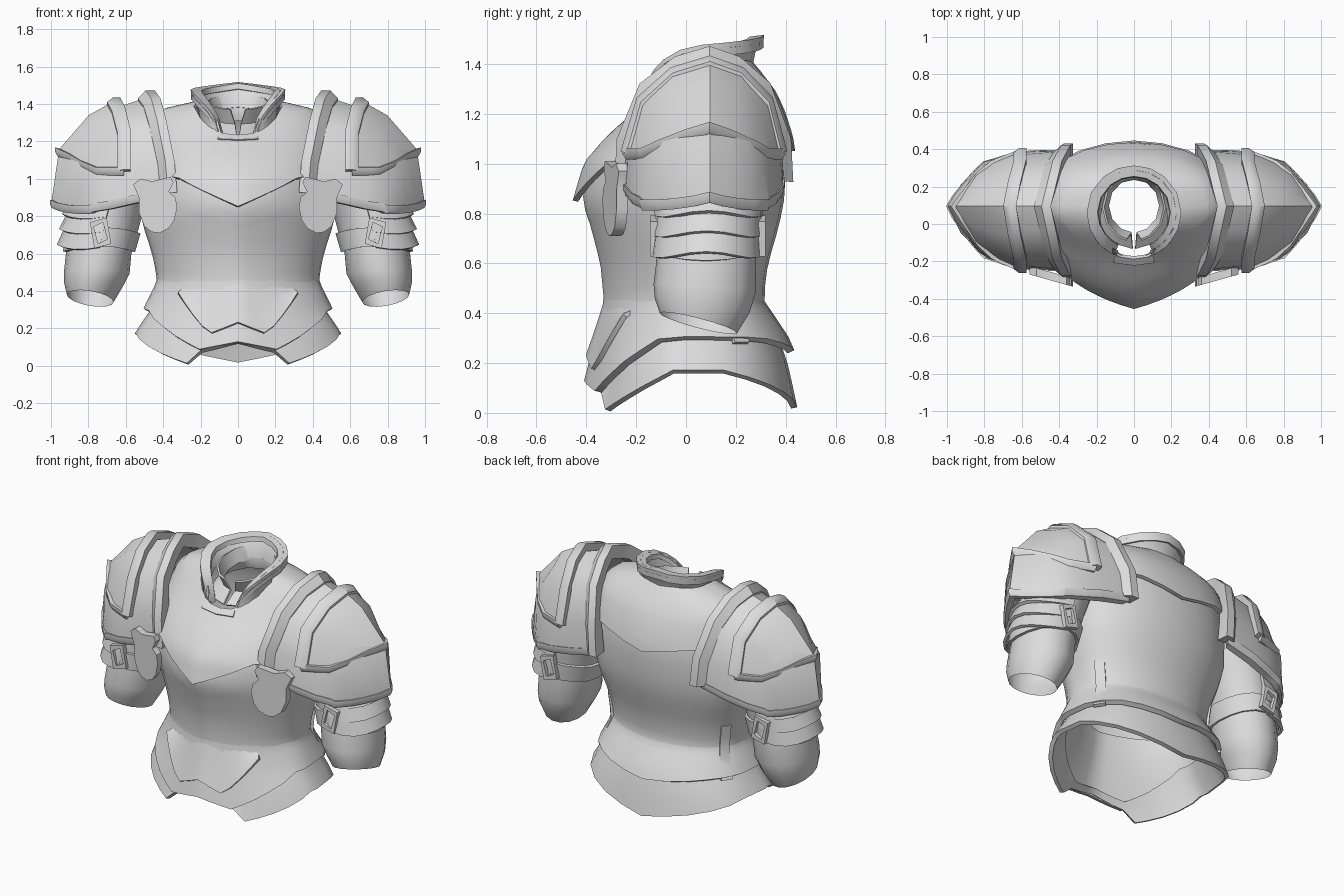
import bpy, bmesh, math
from mathutils import Vector

if "Cube" in bpy.data.objects:
    bpy.data.objects.remove(bpy.data.objects["Cube"])

steel = bpy.data.materials.new("steel_grey")
steel.diffuse_color = (0.72, 0.72, 0.72, 1)
steel.use_nodes = True
steel.node_tree.nodes["Principled BSDF"].inputs["Base Color"].default_value = steel.diffuse_color


def lerp(table, x):
    """Piecewise linear lookup; each table row is (key, value, ...)."""
    if x <= table[0][0]:
        return table[0][1:]
    for a, b in zip(table, table[1:]):
        if x <= b[0]:
            f = (x - a[0]) / (b[0] - a[0])
            return tuple(p + (q - p) * f for p, q in zip(a[1:], b[1:]))
    return table[-1][1:]


def grid(name, rows, closed=False, thick=0, mirror=False, caps=()):
    """Skin between rows of points, with optional thickness and x mirror."""
    bm = bmesh.new()
    vs = [[bm.verts.new(p) for p in r] for r in rows]
    n = len(rows[0])
    for a, b in zip(vs, vs[1:]):
        for i in range(n if closed else n - 1):
            j = (i + 1) % n
            bm.faces.new((a[i], a[j], b[j], b[i]))
    for c in caps:
        bm.faces.new(vs[c])
    bmesh.ops.recalc_face_normals(bm, faces=bm.faces[:])
    me = bpy.data.meshes.new(name)
    bm.to_mesh(me)
    bm.free()
    me.materials.append(steel)
    ob = bpy.data.objects.new(name, me)
    bpy.context.collection.objects.link(ob)
    if thick:
        m = ob.modifiers.new("thickness", 'SOLIDIFY')
        m.thickness, m.offset = thick, 0
    if mirror:
        m = ob.modifiers.new("both_sides", 'MIRROR')
        m.use_mirror_merge = False
    return ob


def trim(name, path, side, w, h, centre):
    """Raised border: bevelled section swept along a path, standing away from centre."""
    rows = []
    for p in map(Vector, path):
        d = p - Vector((p.x if centre[0] is None else centre[0], centre[1], centre[2]))
        d.normalize()
        s = Vector(side) * w
        rows.append([p - s - d * .03, p - s + d * h, p + s * .1 + d * h, p + s + d * .01, p + s - d * .03])
    return grid(name, rows, closed=True, mirror=True, caps=(0, -1))


# ---- torso cross-sections: z, half width, front y, back y, centre y
BODY = [(0, .60, -.39, .44, 0), (.18, .54, -.365, .415, 0), (.3, .47, -.348, .385, 0),
        (.45, .43, -.33, .31, 0), (.6, .46, -.345, .33, 0), (.75, .51, -.385, .375, .02),
        (.85, .53, -.42, .395, .03), (1.0, .52, -.385, .405, .05), (1.1, .50, -.305, .40, .07),
        (1.2, .48, -.20, .375, .09), (1.28, .46, -.13, .345, .1), (1.36, .41, -.06, .29, .1),
        (1.41, .2, -.02, .25, .1)]
HALF = [0, 7, 14, 20, 27, 35, 45, 57, 70, 80, 90, 105, 120, 135, 150, 165, 180]
AROUND = HALF + [-a for a in HALF[-2:0:-1]]


def body(a, z, off=0):
    w, yf, yb, cy = lerp(BODY, z)
    s, c = math.sin(math.radians(a)), math.cos(math.radians(a))
    if c > 0:      # soft keel in front, fading out towards the neck
        k = lerp([(.85, .22), (1.15, .04)], z)[0]
        y = cy + (yf - cy) * ((1 - k) * c + k * (1 - abs(s)))
    else:          # back is blunter
        y = cy + (yb - cy) * abs(c) ** .75
    return ((w + off) * s, y - off * c, z)


def plate(name, angles, top, bottom, off_top, off_bottom, thick, n, closed=True):
    """Shell following the torso between two edges given by angle tables."""
    rows = []
    for k in range(n + 1):
        f = k / n
        row = []
        for a in angles:
            zt, zb = lerp(top, abs(a))[0], lerp(bottom, abs(a))[0]
            row.append(body(a, zt + (zb - zt) * f, off_top + (off_bottom - off_top) * f))
        rows.append(row)
    return grid(name, rows, closed, thick)


NECKLINE = [(0, 1.21), (10, 1.235), (20, 1.275), (35, 1.365), (60, 1.4), (90, 1.405)]
plate("torso", AROUND, NECKLINE, [(0, .3)], -.004, 0, 0, 16)
CHEST = [(0, .85), (35, 1.0), (60, 1.03), (90, 1.07), (140, 1.13), (180, 1.05)]
plate("chest_plate", AROUND, NECKLINE, CHEST, .002, .024, .022, 9)
WAIST = [(0, .125), (20, .085), (45, .2), (70, .29), (90, .3), (130, .295), (180, .245)]
plate("waist_plate", AROUND, [(0, .5)], WAIST, -.022, .022, .03, 5)
HEM = [(0, .125), (20, .075), (27, .01), (57, .10), (80, .165), (105, .165), (130, .12), (180, .02)]
plate("hip_skirt", AROUND, [(a, z + .03) for a, z in WAIST], HEM, -.022, -.003, .025, 3)
VEE = [-42, -35, -27, -20, -14, -7, 0, 7, 14, 20, 27, 35, 42]
plate("belly_plate", VEE, [(0, .46), (30, .44), (42, .41)], [(0, .23), (15, .17), (42, .39)],
      -.015, .034, .02, 3, False)
for s in (-1, 1):
    plate("side_seam", [s * 112, s * 118, s * 122], [(0, .6)], [(0, .28)], -.004, .014, .02, 4, False)


# ---- collar: flared gorget open at the front, with an inner neck ring
def ring(a, rx, yf, yb, z):
    a = math.radians(a)
    return (rx * math.sin(a), (yf + yb) / 2 - (yb - yf) / 2 * math.cos(a), z)


SWEEP = [25, 31, 40, 52, 70, 90, 115, 140, 160, 180]
SWEEP = SWEEP + [360 - a for a in SWEEP[-2::-1]]
TOP = [(25, 1.245), (31, 1.32), (40, 1.365), (52, 1.405), (70, 1.445), (90, 1.465), (140, 1.485), (180, 1.505)]
BASE = [(25, 1.2), (52, 1.25), (90, 1.35), (180, 1.38)]
rows = []
for rx, yf, yb, f in [(.195, -.19, .25, 0), (.21, -.175, .265, .6), (.24, -.175, .3, 1)]:
    row = []
    for a in SWEEP:
        m = min(a, 360 - a)
        b, t = lerp(BASE, m)[0], lerp(TOP, m)[0]
        row.append(ring(a, rx, yf, yb, b + (t - b) * f))
    rows.append(row)
grid("collar", rows, thick=.03)
# thick lip along the collar's upper edge
lip = []
for a, p in zip(SWEEP, rows[-1]):
    d = Vector((math.sin(math.radians(a)), -math.cos(math.radians(a)), 0))
    p, u = Vector(p), Vector((0, 0, 1))
    lip.append([p - d * .05 - u * .025, p - d * .045 + u * .005, p + d * .013 + u * .012, p + d * .01 - u * .04])
grid("collar_lip", lip, closed=True, caps=(0, -1))
grid("collar_front_bar", [[(-.11, -.2, 1.205), (0, -.215, 1.2), (.11, -.2, 1.205)],
                          [(-.1, -.165, 1.235), (0, -.18, 1.225), (.1, -.165, 1.235)]], thick=.025)
# inner neck ring, split by a narrow notch at the throat
NECK = list(range(30, 331, 30))
rows = []
for gap, rx, yf, yb, z in [(2, .19, -.13, .26, 1.27), (6, .14, -.05, .245, 1.33), (14, .165, -.09, .27, 1.41)]:
    rows.append([ring(a, rx, yf, yb, z - .04 * math.cos(math.radians(a))) for a in [gap] + NECK + [360 - gap]])
grid("neck_ring", rows, thick=.012)


# ---- pauldrons: half arches from front hem to ridge, reflected to a shallower back
def arch(half):
    return half + [(x, .095 + .86 * (.095 - y), z) for x, y, z in half[-2::-1]]


LOWER = [arch(r) for r in [
    [(.37, -.235, .93), (.385, -.23, 1.08), (.43, -.155, 1.28), (.46, -.03, 1.38), (.49, .095, 1.42)],
    [(.55, -.23, .89), (.55, -.215, 1.07), (.57, -.14, 1.26), (.60, -.02, 1.345), (.62, .095, 1.375)],
    [(.68, -.205, .86), (.70, -.185, 1.04), (.72, -.115, 1.20), (.74, -.01, 1.285), (.77, .095, 1.32)],
    [(.77, -.175, .845), (.82, -.14, .98), (.86, -.08, 1.07), (.90, .01, 1.12), (.945, .095, 1.145)],
    [(.79, -.17, .835), (.85, -.105, .835), (.90, -.04, .84), (.95, .03, .85), (.985, .095, .865)]]]
grid("shoulder_plate", LOWER, thick=.028, mirror=True)
trim("shoulder_inner_rim", LOWER[0], (1, 0, 0), .045, .052, (None, .095, .95))
hem = [r[0] for r in LOWER] + LOWER[4][1:-1] + [r[-1] for r in LOWER[::-1]]
trim("shoulder_hem", hem, (0, 0, -1), .022, .02, (.5, .095, .86))

UPPER = [arch(r) for r in [
    [(.61, -.23, 1.04), (.61, -.175, 1.24), (.64, -.05, 1.355), (.665, .095, 1.4)],
    [(.71, -.185, 1.04), (.73, -.13, 1.19), (.765, -.03, 1.295), (.79, .095, 1.33)],
    [(.75, -.165, 1.04), (.82, -.10, 1.07), (.89, 0, 1.11), (.955, .095, 1.14)]]]
grid("shoulder_cap", UPPER, thick=.025, mirror=True)
trim("shoulder_cap_rim", UPPER[0], (1, 0, 0), .035, .034, (None, .095, .95))
edge = [UPPER[0][0], UPPER[1][0]] + UPPER[2] + [UPPER[1][-1], UPPER[0][-1]]
trim("shoulder_cap_hem", edge, (0, 0, -1), .022, .024, (.6, .095, 1.05))

# ---- shield-shaped tabs hanging at the front of the shoulders
TAB = [(.345, .98), (.36, 1.01), (.46, .985), (.52, 1.0), (.56, .97), (.53, .9), (.53, .82),
       (.5, .745), (.46, .715), (.42, .71), (.37, .735), (.34, .78), (.325, .85), (.335, .9), (.37, .93)]
grid("shield_tab", [[(x, -.32 + (x - .38) * .28 + d, z) for x, z in TAB]
                    for d in (0, .045)], closed=True, mirror=True, caps=(0, 1))

# ---- arms: z, centre x, radius x, centre y, radius y
ARM = [(.36, .79, .125, .05, .155), (.43, .775, .155, .065, .19), (.5, .755, .175, .075, .205),
       (.6, .745, .175, .08, .2), (.72, .72, .185, .085, .2), (.85, .69, .19, .095, .2),
       (1.05, .6, .17, .1, .21)]


def arm(a, z, off=0, flare=0):
    cx, rx, cy, ry = lerp(ARM, z)
    c, s = math.cos(math.radians(a)), math.sin(math.radians(a))
    tilt = max(0, (.6 - z) / .24)
    return (cx + (rx + off + flare) * c, cy + (ry + off) * s, z + tilt * (.02 * c - .04 * s))


TURN = [i * 22.5 for i in range(16)]
grid("sleeve", [[arm(a, r[0]) for a in TURN] for r in ARM], closed=True, mirror=True)
for i, (zt, zb) in enumerate([(.86, .795), (.81, .715), (.73, .632)]):
    grid(f"arm_lame_{i + 1}", [[arm(a, z + .012 * math.cos(math.radians(3 * a)), off, flare)
                               for a in range(-90, 91, 18)]
                              for z, off, flare in [(zt, .006, .01), (zb, .01, .036)]], thick=.018, mirror=True)
grid("arm_strap", [[arm(a, z - .03 * math.cos(math.radians(a)) ** 2, .008) for a in TURN]
                   for z in (.74, .64)], closed=True, thick=.018, mirror=True)

# buckles joining strap and lames, front and back
for name, y in [("front_buckle", -.13), ("back_buckle", .305)]:
    grid(name, [[(.735 + u * w + v * .012, y, .71 + v * h - u * .012)
                 for u, v in [(-1, -1), (1, -1), (1, 1), (-1, 1)]]
                for w, h in [(.045, .07), (.025, .045)]], closed=True, thick=.03, mirror=True)

# ---- bake modifiers, then smooth: rounded shoulder plates take a wider angle
bpy.ops.object.select_all(action='SELECT')
bpy.context.view_layer.objects.active = bpy.data.objects["torso"]
bpy.ops.object.convert(target='MESH')
bpy.ops.object.shade_smooth_by_angle(angle=math.radians(38))
bpy.ops.object.select_all(action='DESELECT')
for name in ("shoulder_plate", "shoulder_cap"):
    bpy.data.objects[name].select_set(True)
    bpy.context.view_layer.objects.active = bpy.data.objects[name]
bpy.ops.object.shade_smooth_by_angle(angle=math.radians(75))
